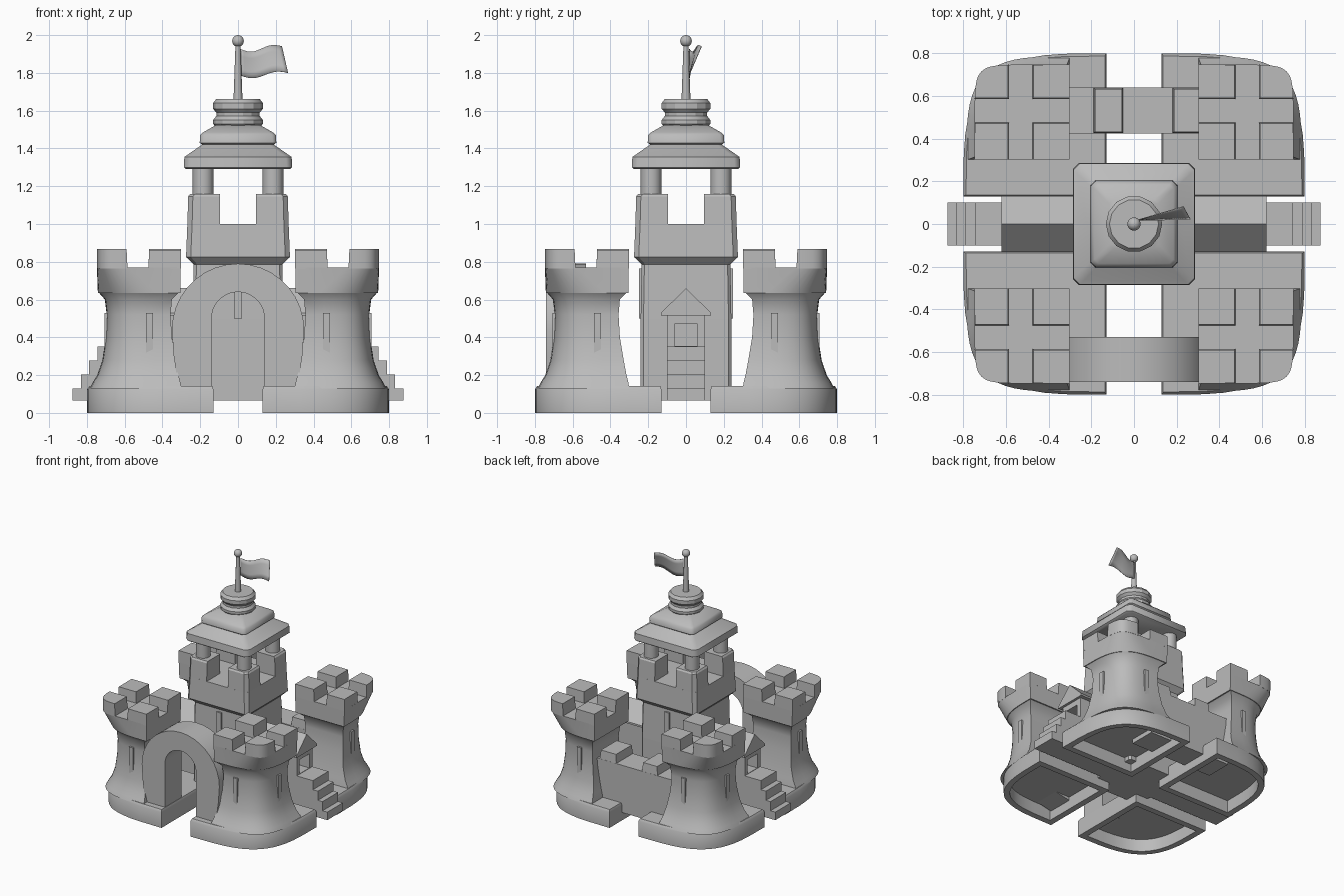
import bpy, bmesh, math

if "Cube" in bpy.data.objects:
    bpy.data.objects.remove(bpy.data.objects["Cube"], do_unlink=True)

STONE = (0.5, 0.5, 0.5, 1)
stone = bpy.data.materials.new("grey stone")
stone.use_nodes = True
stone.diffuse_color = STONE
stone.node_tree.nodes["Principled BSDF"].inputs["Base Color"].default_value = STONE


def finish(name, bm, smooth=None):
    bmesh.ops.recalc_face_normals(bm, faces=bm.faces)
    me = bpy.data.meshes.new(name)
    bm.to_mesh(me)
    bm.free()
    ob = bpy.data.objects.new(name, me)
    bpy.context.collection.objects.link(ob)
    me.materials.append(stone)
    if smooth:
        bpy.ops.object.select_all(action='DESELECT')
        ob.select_set(True)
        bpy.context.view_layer.objects.active = ob
        bpy.ops.object.shade_smooth_by_angle(angle=math.radians(smooth))
    return ob


def loft(name, rings, smooth=None, sx=1, sy=1):
    """Skin a stack of (outline, height) rings and cap both ends."""
    bm = bmesh.new()
    rows = [[bm.verts.new((x * sx, y * sy, z)) for x, y in ring] for ring, z in rings]
    n = len(rows[0])
    for a, b in zip(rows, rows[1:]):
        for i in range(n):
            j = (i + 1) % n
            bm.faces.new((a[i], a[j], b[j], b[i]))
    bm.faces.new(rows[0])
    bm.faces.new(rows[-1])
    return finish(name, bm, smooth)


def box(name, x, y, z, taper=0):
    (x0, x1), (y0, y1), (z0, z1) = x, y, z
    rect = lambda t: [(x0 + t, y0 + t), (x1 - t, y0 + t), (x1 - t, y1 - t), (x0 + t, y1 - t)]
    return loft(name, [(rect(0), z0), (rect(taper), z1)])


def extrude(name, profile, lo, hi):
    """Extrude a (y, z) profile along x."""
    bm = bmesh.new()
    face = bm.faces.new([bm.verts.new((lo, y, z)) for y, z in profile])
    ext = bmesh.ops.extrude_face_region(bm, geom=[face])
    moved = [v for v in ext['geom'] if isinstance(v, bmesh.types.BMVert)]
    bmesh.ops.translate(bm, verts=moved, vec=(hi - lo, 0, 0))
    return finish(name, bm)


def corner_plan(lo, hi, power=3.6, steps=14):
    """Square plan whose outer corner is rounded; a higher power is squarer."""
    pts = [(lo, lo)]
    for i in range(steps + 1):
        a = math.pi / 2 * i / steps
        pts.append((lo + (hi - lo) * abs(math.cos(a)) ** (2 / power) if i < steps else lo,
                    lo + (hi - lo) * math.sin(a) ** (2 / power)))
    return pts


def clip(plan, xr, yr):
    out = []
    for x, y in plan:
        p = (round(min(max(x, xr[0]), xr[1]), 3), round(min(max(y, yr[0]), yr[1]), 3))
        if p not in out:
            out.append(p)
    return out


def square(r, c):
    """Square outline with cut corners."""
    return [(r, c - r), (r, r - c), (r - c, r), (c - r, r),
            (-r, r - c), (-r, c - r), (c - r, -r), (r - c, -r)]


def disc(r, n=12, cx=0, cy=0):
    return [(cx + r * math.cos(math.tau * i / n), cy + r * math.sin(math.tau * i / n)) for i in range(n)]


# Four corner towers, each on its own hollow base
SHAFT = [(.13, .30, .785), (.16, .305, .77), (.2, .315, .745), (.28, .33, .718), (.4, .35, .70),
         (.52, .357, .695), (.6, .35, .705), (.64, .31, .74)]
HALVES = ((.303, .475), (.585, .76))
CREST = 9
for sx, side in ((1, "left"), (-1, "right")):
    for sy, end in ((-1, "front"), (1, "back")):
        tag = f"{end}_{side}_"
        cavity, rim = corner_plan(.18, .75), corner_plan(.13, .80)
        loft(tag + "base", [(cavity, .1), (cavity, 0), (rim, 0), (rim, .125),
                            (corner_plan(.137, .787), .143)], 40, sx, sy)
        loft(tag + "tower", [(corner_plan(lo, hi), z) for z, lo, hi in SHAFT], 40, sx, sy)
        loft(tag + "parapet", [(corner_plan(.305, .742), .635), (corner_plan(.303, .747, CREST), .77)], 40, sx, sy)
        for i, xr in enumerate(HALVES):
            for j, yr in enumerate(HALVES):
                # Only the faces toward the gaps lean inward
                foot = clip(corner_plan(.303, .747, CREST), xr, yr)
                px, py = (.303, .747)[i], (.303, .747)[j]
                head = [(px + (x - px) * .97, py + (y - py) * .97) for x, y in foot]
                loft(f"{tag}merlon_{i}{j}", [(foot, .765), (head, .868 - .008 * ((i + j) % 2))], 40, sx, sy)
        # Arrow slits on the two outer faces
        across = lambda s: sorted((s * .45, s * .487))
        depth = lambda s: sorted((s * .6, s * .708))
        box(tag + "slit_a", across(sx), depth(sy), (.29, .53))
        box(tag + "slit_b", depth(sx), across(sy), (.29, .53))

# Front gate arch
N = 18
turn = [math.pi * i / N for i in range(N + 1)]
bm = bmesh.new()
outer = [(.31, .1), (.34, .3)] + [(.35 * math.cos(a), .44 + .35 * math.sin(a)) for a in turn] + [(-.34, .3), (-.31, .1)]
inner = [(.14, .065), (.14, .3)] + [(.14 * math.cos(a), .5 + .14 * math.sin(a)) for a in turn] + [(-.14, .3), (-.14, .065)]
rows = [[bm.verts.new((x, y, z)) for x, z in prof]
        for prof, y in ((outer, -.74), (outer, -.53), (inner, -.53), (inner, -.74))]
for k in range(4):
    a, b = rows[k], rows[(k + 1) % 4]
    for i in range(len(outer) - 1):
        bm.faces.new((a[i], a[i + 1], b[i + 1], b[i]))
for i in (0, -1):
    bm.faces.new([r[i] for r in rows])
finish("gate_arch", bm, 40)

# Rear curtain wall
box("rear_wall", (-.37, .37), (.425, .64), (.065, .45))
box("rear_merlon_a", (-.19, -.05), (.425, .64), (.44, .52), .007)
box("rear_merlon_b", (.18, .33), (.425, .64), (.44, .52), .007)

# Side porches with gabled roofs and stairs
for s, side in ((1, "left"), (-1, "right")):
    span = lambda a, b: sorted((s * a, s * b))
    extrude(side + "_porch", [(-.1, .065), (.1, .065), (.1, .52), (.062, .52), (.062, .355), (-.062, .355),
                              (-.062, .52), (-.1, .52)], s * .48, s * .6)
    box(side + "_porch_body", span(.2, .49), (-.1, .1), (.065, .52))
    box(side + "_porch_lintel", span(.48, .6), (-.065, .065), (.47, .52))
    extrude(side + "_porch_roof", [(-.132, .515), (.132, .515), (.132, .53), (0, .66), (-.132, .53)],
            s * .2, s * .62)
    for i, x1 in enumerate((.745, .79, .832, .875)):
        box(f"{side}_step_{i}", span(.59, x1), (-.1, .1), (.065, .352 - .074 * i))

# Central keep
loft("keep", [(square(.24, .015), .065), (square(.24, .015), .5), (square(.235, .015), .785)])
loft("keep_parapet", [(square(.235, .02), .785), (square(.275, .025), .825), (square(.268, .025), 1.0)])
for s, side in ((1, "left"), (-1, "right")):
    for t, end in ((-1, "front"), (1, "back")):
        plan = lambda r: [(.095, .095), (r, .095), (r, r - .025), (r - .025, r), (.095, r)]
        loft(f"keep_merlon_{end}_{side}", [(plan(.268), .99), (plan(.264), 1.145), (plan(.255), 1.158)], None, s, t)
        loft(f"column_{end}_{side}", [(disc(.055, 16, .185, .185), 1.0), (disc(.055, 16, .185, .185), 1.31)],
             40, s, t)
for t, end in ((-1, "front"), (1, "back")):
    box(f"keep_slit_{end}", (-.02, .02), sorted((t * .2, t * .248)), (.5, .765))

# Tiered roof
loft("keep_roof", [(square(.275, .03), 1.29), (square(.287, .03), 1.3), (square(.284, .03), 1.355),
                   (square(.265, .03), 1.368), (square(.19, .025), 1.42), (square(.203, .02), 1.43),
                   (square(.2, .02), 1.47), (square(.185, .02), 1.485), (square(.115, .02), 1.525)], 46)
loft("roof_drum", [(disc(r, 14), z) for r, z in ((.115, 1.51), (.132, 1.53), (.132, 1.55), (.115, 1.572),
                                                 (.115, 1.59), (.132, 1.61), (.132, 1.64), (.115, 1.662))], 25)

# Flagpole, finial and waving flag
loft("flagpole", [(disc(.024), 1.65), (disc(.013), 1.96)], 40)
bm = bmesh.new()
bmesh.ops.create_uvsphere(bm, u_segments=16, v_segments=10, radius=.031)
bmesh.ops.translate(bm, verts=bm.verts, vec=(0, 0, 1.969))
finish("finial", bm, 60)

bm = bmesh.new()
COLS, ROWS = 12, 4
grid = []
for i in range(COLS + 1):
    u = i / COLS
    sag = .006 * math.sin(math.pi * u) + .014 * math.sin(math.tau * u)
    grid.append([bm.verts.new((.012 + .237 * u + .016 * u * (1 - 2 * v), .015 + .035 * u + .03 * u * (2 * v - 1),
                               1.787 + .14 * v + .014 * u - sag)) for v in (j / ROWS for j in range(ROWS + 1))])
for i in range(COLS):
    for j in range(ROWS):
        bm.faces.new((grid[i][j], grid[i + 1][j], grid[i + 1][j + 1], grid[i][j + 1]))
flag = finish("flag", bm, 60)
flag.modifiers.new("cloth", 'SOLIDIFY').thickness = .004
